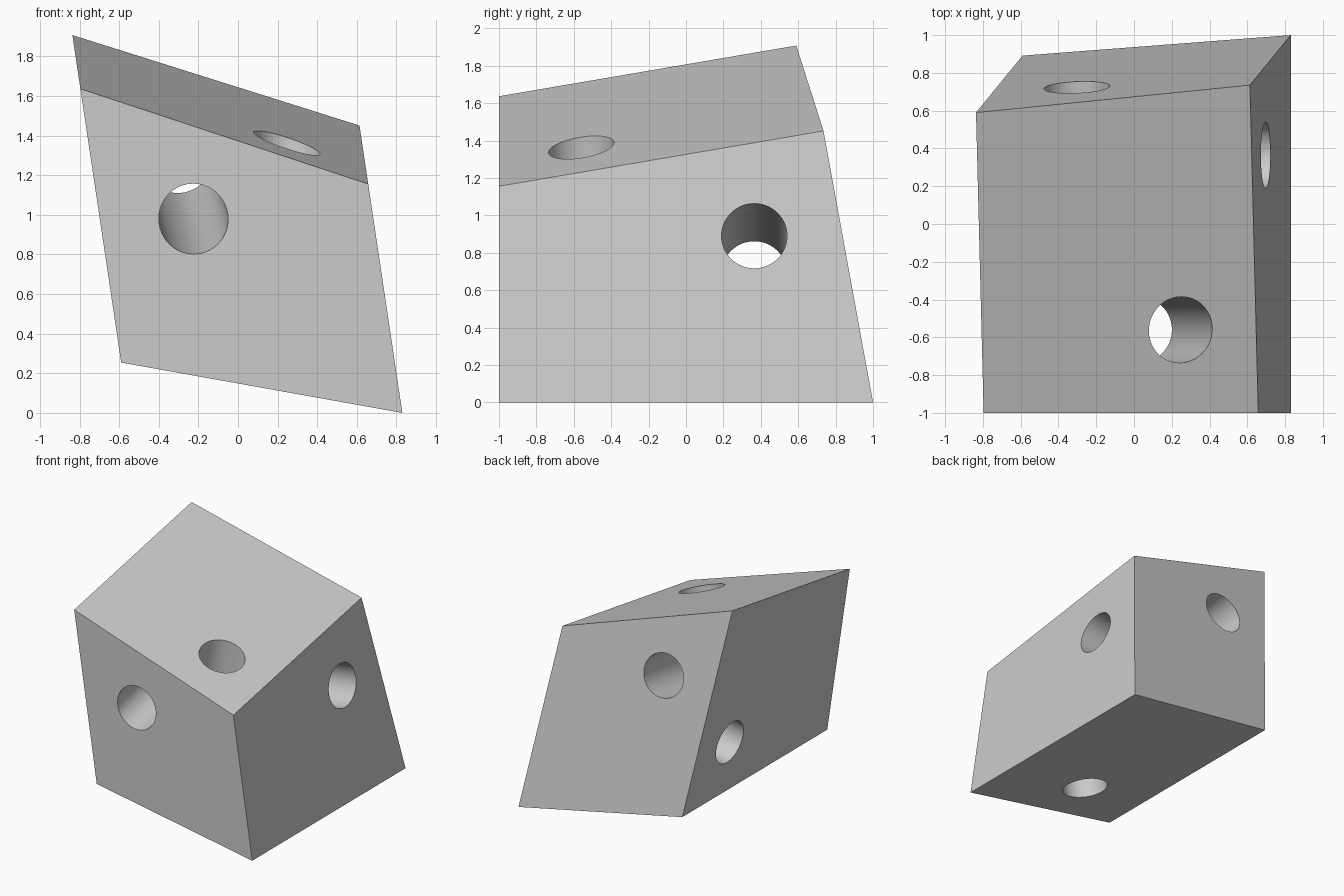
import bpy
import bmesh
from mathutils import Vector

default = bpy.data.objects.get("Cube")
if default:
    bpy.data.objects.remove(default, do_unlink=True)

grey = bpy.data.materials.new("light grey")
grey.use_nodes = True
GREY = (0.6, 0.6, 0.6, 1)
grey.diffuse_color = GREY
grey.node_tree.nodes["Principled BSDF"].inputs["Base Color"].default_value = GREY

# Outward normals of the skewed block's sides
right = Vector((1, 0, 0.149))
back = Vector((-0.045, 1, 0.1757))
bottom = Vector((-0.179, 0, -1))
top = Vector((0.331, -0.162, 1))
front = Vector((0, -1, 0))

# Each side is a point on it and its normal
sides = [
    ((0.83, 0, 0), right),
    ((-0.59, 0, 0.254), -right),
    ((0.83, 1, 0), back),
    ((0, -1, 0), front),
    ((0.83, 0, 0), bottom),
    ((-0.793, -1, 1.636), top),
]

# Block: an oversized cube trimmed flat on every side
bm = bmesh.new()
bmesh.ops.create_cube(bm, size=8)
for point, normal in sides:
    bmesh.ops.bisect_plane(bm, geom=bm.verts[:] + bm.edges[:] + bm.faces[:],
                           plane_co=point, plane_no=normal, clear_outer=True)
    rim = [e for e in bm.edges if e.is_boundary]
    bmesh.ops.contextual_create(bm, geom=rim)
bmesh.ops.recalc_face_normals(bm, faces=bm.faces[:])
mesh = bpy.data.meshes.new("drilled_block")
bm.to_mesh(mesh)
bm.free()
block = bpy.data.objects.new("drilled_block", mesh)
bpy.context.collection.objects.link(block)
mesh.materials.append(grey)


def drill(name, centre, axis):
    """Cut a round through hole along the given axis."""
    bpy.ops.mesh.primitive_cylinder_add(
        vertices=64, radius=0.175, depth=6, location=centre,
        rotation=axis.to_track_quat("Z", "Y").to_euler())
    cutter = bpy.context.object
    cutter.name = name
    cutter.hide_render = True
    cutter.data.materials.append(grey)
    bpy.ops.object.select_all(action="DESELECT")
    block.select_set(True)
    bpy.context.view_layer.objects.active = block
    mod = block.modifiers.new(name, "BOOLEAN")
    mod.operation = "DIFFERENCE"
    mod.solver = "EXACT"
    mod.object = cutter
    bpy.ops.object.modifier_apply(modifier=mod.name)
    bpy.data.objects.remove(cutter, do_unlink=True)


# Three holes, each square to one side
drill("front_to_back_hole", (-0.225, -1, 0.98), back)
drill("side_to_side_hole", (0.697, 0.365, 0.89), right)
drill("top_to_bottom_hole", (0.247, -0.56, 1.365), bottom)

bpy.ops.object.shade_smooth_by_angle()
